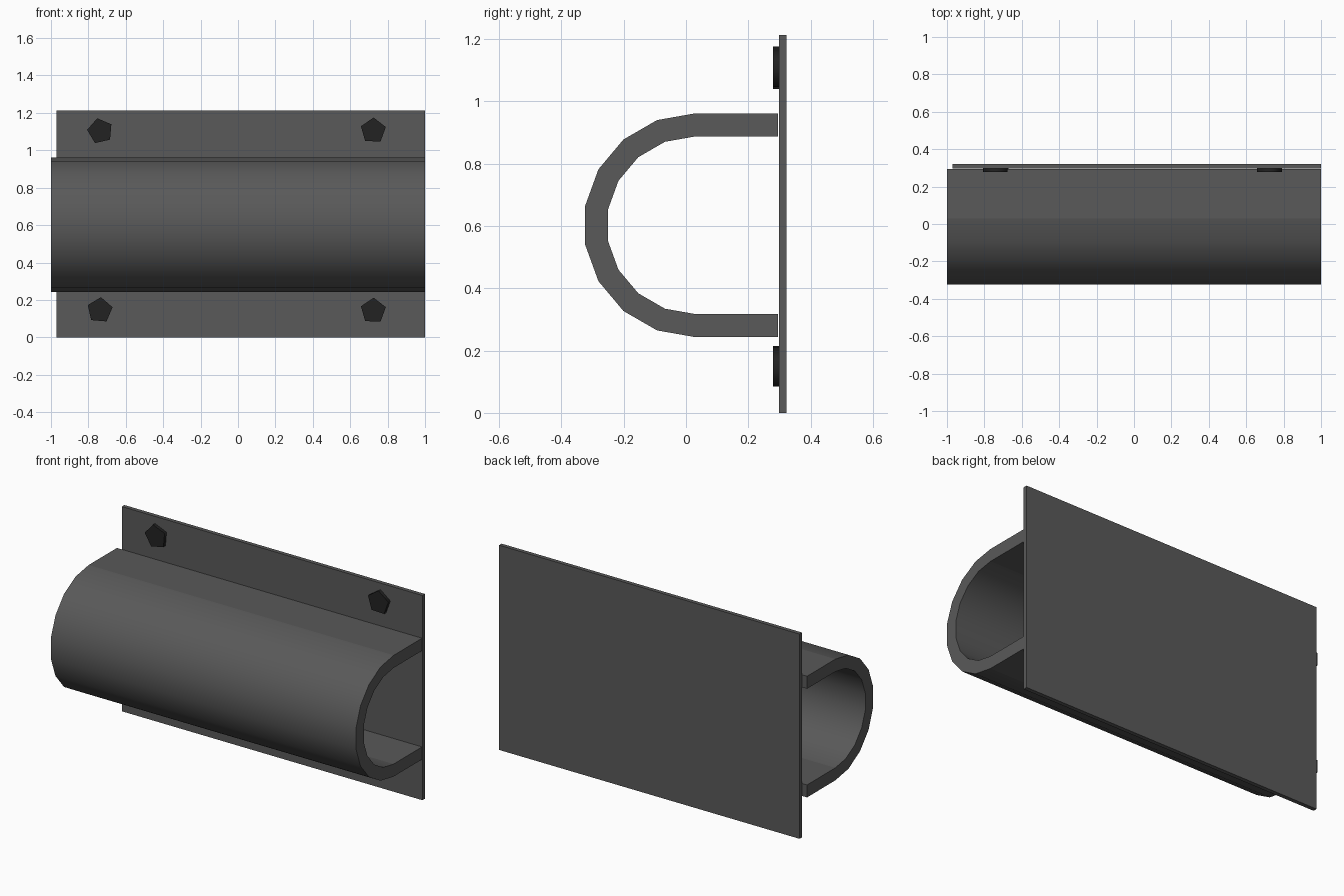
import bpy, bmesh, math
from mathutils import Vector

if "Cube" in bpy.data.objects:
    bpy.data.objects.remove(bpy.data.objects["Cube"])


def material(name, v):
    m = bpy.data.materials.new(name)
    m.diffuse_color = (v, v, v, 1)
    m.use_nodes = True
    m.node_tree.nodes["Principled BSDF"].inputs["Base Color"].default_value = m.diffuse_color
    return m


def extrude_profile(name, pts, offset, mat, smooth_sides=()):
    """Extrude a closed outline along offset; listed sides are smooth shaded."""
    bm = bmesh.new()
    a = [bm.verts.new(p) for p in pts]
    b = [bm.verts.new(Vector(p) + Vector(offset)) for p in pts]
    n = len(pts)
    for i in range(n):
        j = (i + 1) % n
        f = bm.faces.new((a[i], a[j], b[j], b[i]))
        f.smooth = i in smooth_sides
    bm.faces.new(a[::-1])
    bm.faces.new(b)
    bmesh.ops.recalc_face_normals(bm, faces=bm.faces[:])
    me = bpy.data.meshes.new(name)
    bm.to_mesh(me)
    bm.free()
    me.materials.append(mat)
    ob = bpy.data.objects.new(name, me)
    bpy.context.collection.objects.link(ob)
    return ob


steel = material("dark_grey", 0.1)
black = material("bolt_black", 0.016)

# Back plate
extrude_profile("back_plate",
                [(-0.97, 0.298, 0), (1, 0.298, 0), (1, 0.298, 1.213), (-0.97, 0.298, 1.213)],
                (0, 0.024, 0), steel)

# U-shaped channel: half ring of nine 20-degree steps with straight legs
CY, CZ, BACK, STEPS = 0.03, 0.602, 0.295, 9


def u_line(r):
    arc = [(-1, CY - r * math.sin(math.pi * i / STEPS), CZ + r * math.cos(math.pi * i / STEPS))
           for i in range(STEPS + 1)]
    return [(-1, BACK, CZ + r)] + arc + [(-1, BACK, CZ - r)]


outer, inner = u_line(0.359), u_line(0.285)
arc_sides = set(range(1, STEPS + 1))
arc_sides |= {i + len(outer) for i in arc_sides}
extrude_profile("u_channel", outer + inner[::-1], (2, 0, 0), steel, arc_sides)

# Five-sided bolt heads, each turned a little differently
bolts = [("bolt_top_left", -0.737, 1.103, 103), ("bolt_top_right", 0.723, 1.105, 88),
         ("bolt_bottom_left", -0.739, 0.145, 85), ("bolt_bottom_right", 0.723, 0.142, 88)]
for name, x, z, deg in bolts:
    angles = [math.radians(deg + 72 * i) for i in range(5)]
    pts = [(x + 0.07 * math.cos(t), 0.279, z + 0.07 * math.sin(t)) for t in angles]
    extrude_profile(name, pts, (0, 0.02, 0), black, range(5))
